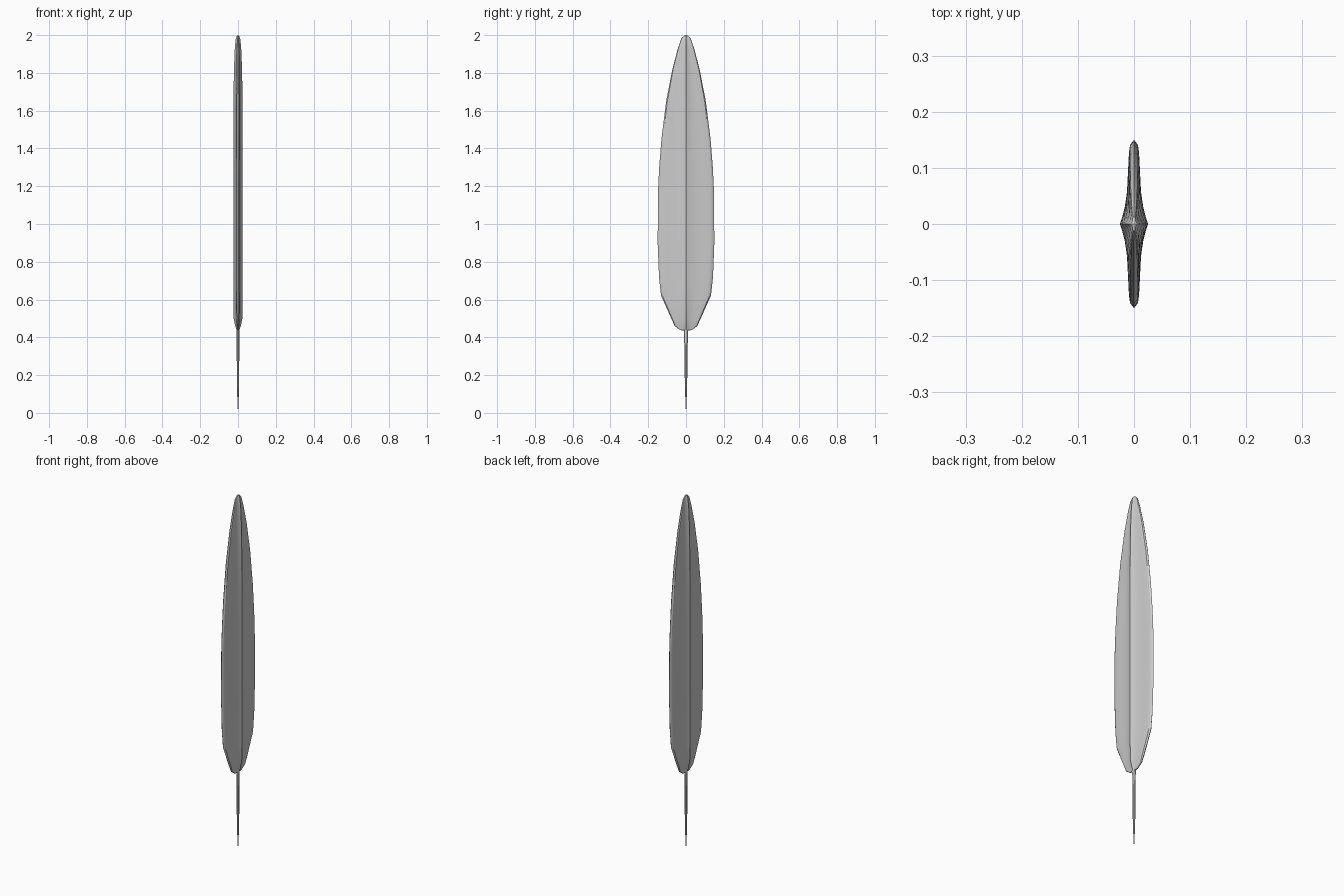
import bpy, bmesh, math

if "Cube" in bpy.data.objects:
    bpy.data.objects.remove(bpy.data.objects["Cube"])


def loft(name, rings, bottom, top):
    """Skin a list of closed rings and close both ends at a point."""
    bm = bmesh.new()
    loops = [[bm.verts.new(p) for p in ring] for ring in rings]
    n = len(loops[0])
    for a, b in zip(loops, loops[1:]):
        for i in range(n):
            j = (i + 1) % n
            bm.faces.new((a[i], a[j], b[j], b[i]))
    for loop, tip in ((loops[0], bottom), (loops[-1], top)):
        v = bm.verts.new(tip)
        for i in range(n):
            bm.faces.new((loop[i], loop[(i + 1) % n], v))
    bmesh.ops.recalc_face_normals(bm, faces=bm.faces)
    mesh = bpy.data.meshes.new(name)
    bm.to_mesh(mesh)
    bm.free()
    obj = bpy.data.objects.new(name, mesh)
    bpy.context.collection.objects.link(obj)
    bpy.context.view_layer.objects.active = obj
    obj.select_set(True)
    bpy.ops.object.shade_smooth_by_angle(angle=math.radians(30))
    obj.select_set(False)
    return obj


# Vane cross-section: (fraction of half width, half thickness), raised spine
quarter = [(0, .025), (.08, .021), (.2, .0165), (.38, .0125), (.65, .0105),
           (.85, .009), (.94, .007)]
side = quarter + [(1, 0)] + [(y, -x) for y, x in reversed(quarter)]
section = side + [(-y, x) for y, x in reversed(side[1:-1])]

# Vane outline: height, half width, thickness scale
outline = [(.438, .03, .3), (.46, .06, .6), (.50, .078, .93), (.62, .132, 1),
           (.72, .143, 1), (.90, .15, 1), (1.18, .148, 1), (1.30, .142, 1),
           (1.45, .13, 1), (1.65, .105, .97), (1.82, .072, .86),
           (1.93, .043, .68), (1.98, .026, .48), (1.996, .012, .25)]
loft("feather_vane",
     [[(x * t, y * w, z) for y, x in section] for z, w, t in outline],
     (0, 0, .435), (0, 0, 2.0))

# Quill: height, half width in x and y
quill = [(.03, .002, .002), (.14, .006, .006), (.36, .007, .009), (.46, .007, .012)]
loft("quill",
     [[(rx * math.cos(a * math.tau / 8), ry * math.sin(a * math.tau / 8), z)
       for a in range(8)] for z, rx, ry in quill],
     (0, 0, 0), (0, 0, .5))
